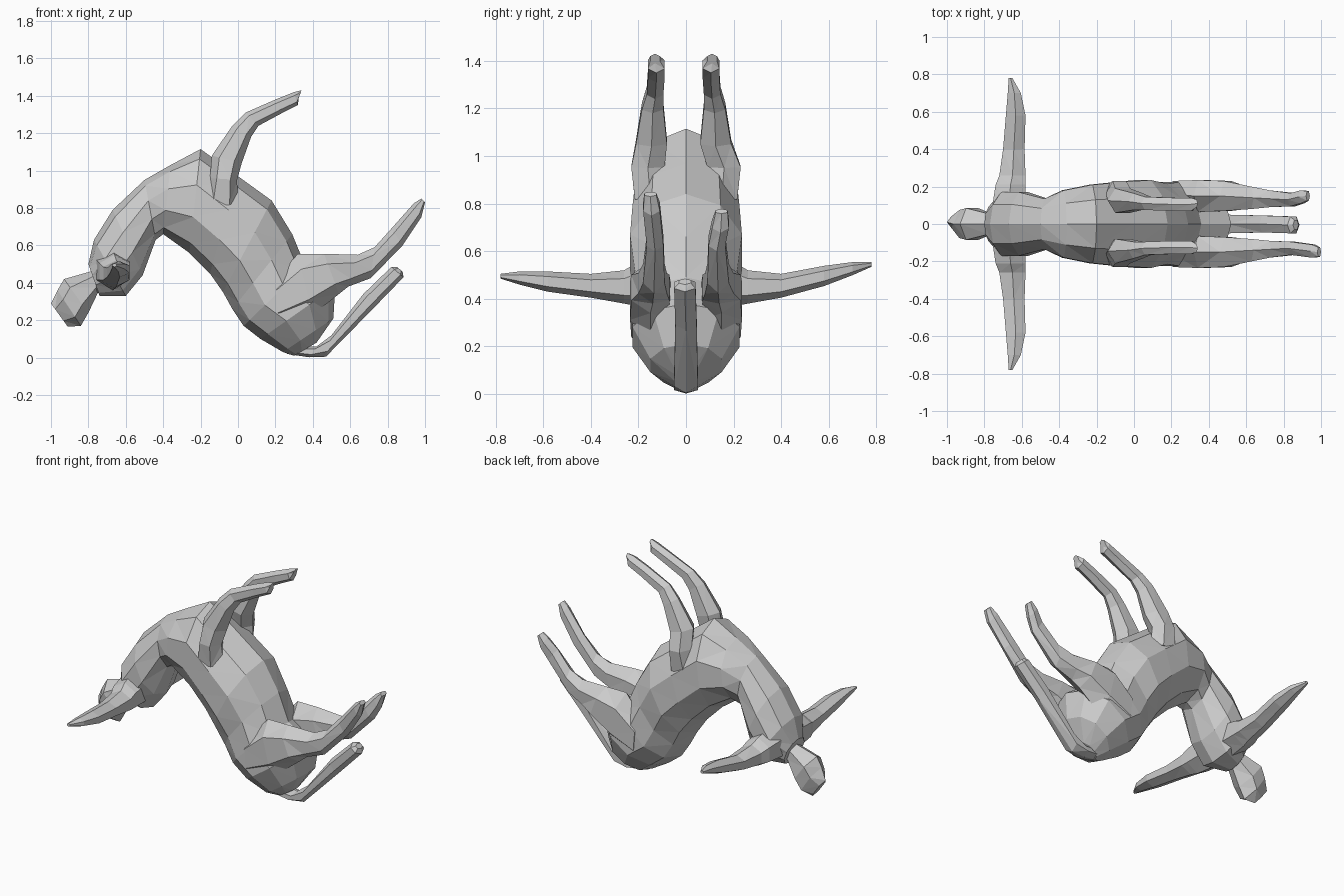
import bpy, bmesh, math
from mathutils import Vector


def loft(name, rings, sides):
    """Skin a closed tube through rings of (centre, half axis u, half axis v)."""
    bm = bmesh.new()
    angs = [2 * math.pi * i / sides for i in range(sides)]
    k = 1 / max(math.sin(a) for a in angs)
    loops = [[bm.verts.new(c + u * math.cos(a) + v * k * math.sin(a)) for a in angs]
             for c, u, v in rings]
    for a, b in zip(loops, loops[1:]):
        for i in range(sides):
            j = (i + 1) % sides
            bm.faces.new((a[i], a[j], b[j], b[i]))
    bm.faces.new(loops[0][::-1])
    bm.faces.new(loops[-1])
    bmesh.ops.triangulate(bm, faces=bm.faces[:])
    bmesh.ops.recalc_face_normals(bm, faces=bm.faces[:])
    me = bpy.data.meshes.new(name)
    bm.to_mesh(me)
    bm.free()
    ob = bpy.data.objects.new(name, me)
    bpy.context.collection.objects.link(ob)
    return ob


def side_rings(rows):
    """Rows: upper outline x,z / lower outline x,z / y centre / y half width."""
    out = []
    for x0, z0, x1, z1, y, w in rows:
        p, q = Vector((x0, y, z0)), Vector((x1, y, z1))
        out.append(((p + q) / 2, (p - q) / 2, Vector((0, w, 0))))
    return out


# arched torso and barrel of the body in one skin
loft("body", side_rings([
    (-.80, .50, -.74, .33, 0, .09),
    (-.77, .63, -.60, .33, 0, .17),
    (-.67, .79, -.51, .44, 0, .17),
    (-.50, .95, -.44, .63, 0, .135),
    (-.36, 1.03, -.40, .66, 0, .18),
    (-.20, 1.115, -.26, .56, 0, .21),
    (.00, .97, -.15, .45, 0, .225),
    (.18, .84, -.08, .35, 0, .235),
    (.29, .66, -.03, .26, 0, .215),
    (.36, .49, .03, .17, 0, .225),
    (.52, .38, .12, .10, 0, .225),
    (.51, .21, .24, .03, 0, .15),
    (.42, .08, .30, .01, 0, .05)]), 10)

# neck and head
loft("head", side_rings([
    (-.70, .50, -.66, .36, 0, .07),
    (-.79, .46, -.75, .345, 0, .055),
    (-.93, .42, -.80, .24, 0, .085),
    (-.965, .36, -.84, .17, 0, .075),
    (-1.0, .29, -.91, .165, .01, .03)]), 6)

# tail
loft("tail", side_rings([
    (.30, .06, .26, .02, 0, .04),
    (.42, .06, .38, .002, 0, .05),
    (.50, .12, .47, .005, 0, .05),
    (.67, .34, .73, .27, 0, .045),
    (.82, .485, .885, .43, -.005, .045),
    (.85, .485, .88, .46, -.005, .025)]), 6)

for s, side in ((-1, "right"), (1, "left")):
    # front leg
    yc = .14 if s < 0 else .12
    loft(f"front_leg_{side}", side_rings([
        (-.18, .81, .00, .82, s * .15, .065),
        (-.15, .96, -.005, .95, s * .16, .07),
        (-.14, 1.08, .02, 1.04, s * (yc + .005), .065),
        (-.03, 1.24, .07, 1.18, s * yc, .045),
        (.04, 1.31, .11, 1.24, s * (yc - .01), .035),
        (.20, 1.38, .24, 1.31, s * (yc - .015), .035),
        (.30, 1.42, .32, 1.35, s * (yc - .015), .035),
        (.34, 1.43, .325, 1.39, s * (yc - .01), .02)]), 6)

    # hind leg; the left foot is slightly shorter
    d = 0 if s < 0 else -.06
    loft(f"hind_leg_{side}", side_rings([
        (.20, .42, .22, .18, s * .16, .07),
        (.32, .555, .40, .23, s * .15, .085),
        (.46, .555, .54, .34, s * .15, .08),
        (.64, .55, .59, .38, s * .14, .06),
        (.73, .59, .71, .425, s * .135, .045),
        (.82, .69 , .88, .60, s * .13, .035),
        (.94 + d, .825 + 1.2 * d, .98 + d, .75 + 1.2 * d, s * .145, .035),
        (.98 + d, .85 + 1.2 * d, 1.0 + d, .83 + 1.2 * d, s * .15, .025)]), 6)

    # outstretched arm: y, x range, z range
    lift = .05 if s > 0 else 0
    rings = []
    for y, x0, x1, z0, z1 in ((.08, -.76, -.58, .36, .58), (.21, -.74, -.58, .37, .55),
                              (.26, -.72, -.58, .38, .52), (.40, -.70, -.585, .405, .505),
                              (.58, -.685, -.58, .43, .515), (.70, -.675, -.605, .46, .515),
                              (.78, -.67, -.65, .485, .505)):
        up = lift * max(0, y - .4) / .38
        rings.append((Vector(((x0 + x1) / 2, s * y, (z0 + z1) / 2 + up)),
                      Vector((0, 0, (z1 - z0) / 2)), Vector(((x1 - x0) / 2, 0, 0))))
    loft(f"arm_{side}", rings, 6)
